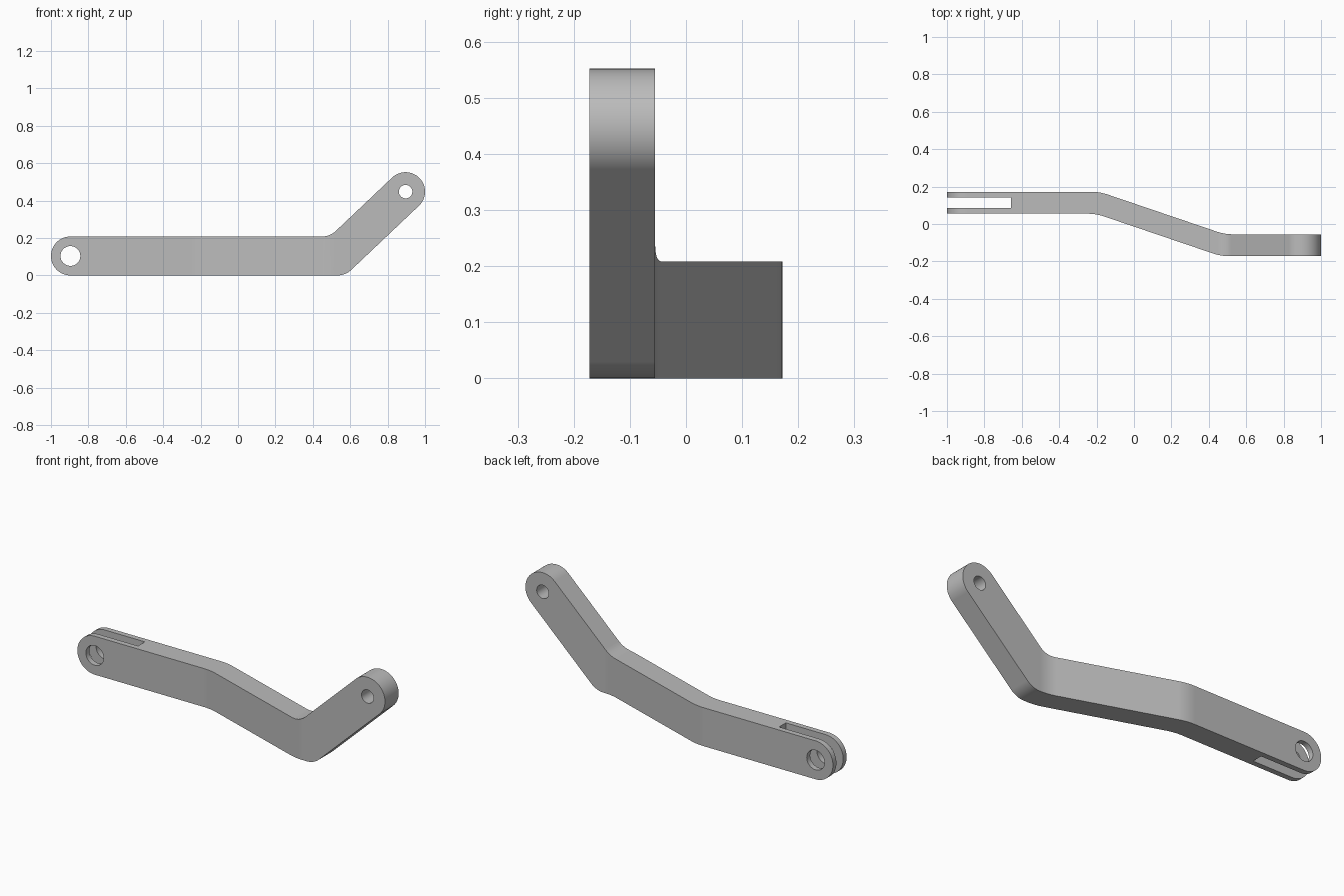
import bpy, bmesh
from math import pi, sin, cos, tan, atan2
from mathutils import Vector, Matrix

cube = bpy.data.objects.get("Cube")
if cube:
    bpy.data.objects.remove(cube, do_unlink=True)

grey = bpy.data.materials.new("plain grey")
grey.use_nodes = True
GREY = (0.5, 0.5, 0.5, 1)
grey.diffuse_color = GREY
grey.node_tree.nodes["Principled BSDF"].inputs["Base Color"].default_value = GREY


def side_of(path, offset, trim, steps=10):
    """Edge parallel to a path, its corners rounded by tangent arcs."""
    pts = [Vector(p) for p in path]
    angles = [atan2(b.y - a.y, b.x - a.x) for a, b in zip(pts, pts[1:])]
    edge = [pts[0] + offset * Vector((-sin(angles[0]), cos(angles[0])))]
    for p, a0, a1 in zip(pts[1:-1], angles, angles[1:]):
        half, mid = (a1 - a0) / 2, (a0 + a1) / 2
        corner = p + Vector((-sin(mid), cos(mid))) * offset / cos(half)
        start = corner - trim * Vector((cos(a0), sin(a0)))
        radius = trim / tan(half)
        centre = start + radius * Vector((-sin(a0), cos(a0)))
        for i in range(steps + 1):
            a = a0 + (a1 - a0) * i / steps
            edge.append(centre + radius * Vector((sin(a), -cos(a))))
    edge.append(pts[-1] + offset * Vector((-sin(angles[-1]), cos(angles[-1]))))
    return edge


def round_cap(centre, radius, start, steps=32):
    return [Vector(centre) + radius * Vector((cos(start + pi * i / steps), sin(start + pi * i / steps)))
            for i in range(1, steps)]


def prism(name, outline, low, high, upright=False):
    """Extrude an outline along z, or along y when upright."""
    bm = bmesh.new()
    face = bm.faces.new([bm.verts.new((p.x, p.y, low)) for p in outline])
    new = bmesh.ops.extrude_face_region(bm, geom=[face])["geom"]
    bmesh.ops.translate(bm, vec=(0, 0, high - low),
                        verts=[v for v in new if isinstance(v, bmesh.types.BMVert)])
    if upright:
        bm.transform(Matrix.Rotation(pi / 2, 4, "X"))
    bmesh.ops.recalc_face_normals(bm, faces=bm.faces)
    mesh = bpy.data.meshes.new(name)
    bm.to_mesh(mesh)
    bm.free()
    mesh.materials.append(grey)
    obj = bpy.data.objects.new(name, mesh)
    bpy.context.collection.objects.link(obj)
    return obj


def combine(target, tool, operation):
    mod = target.modifiers.new(operation, "BOOLEAN")
    mod.operation, mod.solver, mod.object = operation, "EXACT", tool
    bpy.context.view_layer.objects.active = target
    bpy.ops.object.modifier_apply(modifier=mod.name)
    bpy.data.objects.remove(tool, do_unlink=True)


# Front silhouette: a round-ended bar that bends upward
R = 0.104
pivot, bend, tip = (-0.896, R), (0.533, R), (0.896, 0.448)
path = [pivot, bend, tip]
rise = atan2(tip[1] - bend[1], tip[0] - bend[0])
outline = (side_of(path, -R, 0.043) + round_cap(tip, R, rise - pi / 2)
           + side_of(path, R, 0.043)[::-1] + round_cap(pivot, R, pi / 2))
lever = prism("lever_arm", outline, -0.3, 0.3, upright=True)

# Plan silhouette: a strip with a sideways jog
Y, H = 0.1135, 0.0585
plan = [(-1.2, Y), (-0.193, Y), (0.475, -Y), (1.2, -Y)]
strip = prism("plan_strip", side_of(plan, -H, 0.045) + side_of(plan, H, 0.045)[::-1], -0.2, 0.8)
combine(lever, strip, "INTERSECT")

# Fork slot in the lower end
slot = [Vector((x, Y + s)) for x, s in ((-1.2, -0.029), (-0.657, -0.029), (-0.657, 0.029), (-1.2, 0.029))]
combine(lever, prism("fork_slot", slot, -0.2, 0.8), "DIFFERENCE")

# Pin holes at both ends
for name, centre, radius in (("fork_hole", pivot, 0.053), ("tip_hole", tip, 0.036)):
    circle = [Vector(centre) + radius * Vector((cos(i * pi / 24), sin(i * pi / 24))) for i in range(48)]
    combine(lever, prism(name, circle, -0.5, 0.5, upright=True), "DIFFERENCE")

# Smooth bends, crisp edges
bpy.ops.object.select_all(action="DESELECT")
lever.select_set(True)
bpy.context.view_layer.objects.active = lever
bpy.ops.object.shade_smooth_by_angle(angle=pi / 6)
normals = lever.modifiers.new("even_shading", "WEIGHTED_NORMAL")
normals.keep_sharp = True
